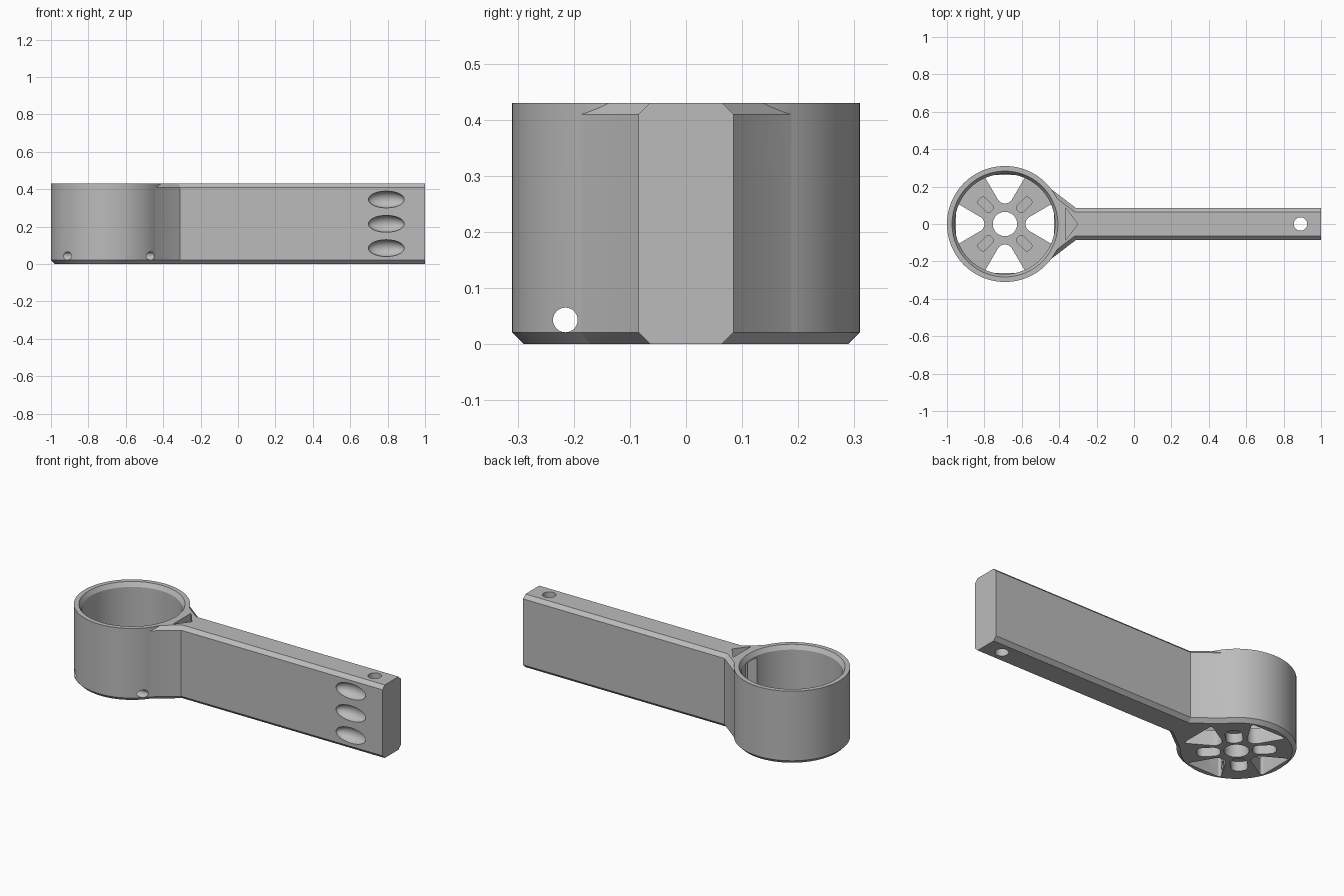
import bpy, bmesh, math
from mathutils import Matrix, Vector

if "Cube" in bpy.data.objects:
    bpy.data.objects.remove(bpy.data.objects["Cube"], do_unlink=True)

CX, R, H, CH = -0.69, 0.31, 0.43, 0.021     # ring centre, radius, height, chamfer
BORE, FLOOR = 0.268, 0.09

grey = bpy.data.materials.new("grey plastic")
grey.use_nodes = True
colour = (0.5, 0.5, 0.5, 1)
grey.diffuse_color = colour
grey.node_tree.nodes["Principled BSDF"].inputs["Base Color"].default_value = colour


def loft(name, layers, round_corners=0):
    """Closed solid through stacked (z, outline) layers."""
    bm = bmesh.new()
    rings = [[bm.verts.new((x, y, z)) for x, y in pts] for z, pts in layers]
    bm.faces.new(rings[0][::-1])
    bm.faces.new(rings[-1])
    n = len(rings[0])
    for a, b in zip(rings, rings[1:]):
        for i in range(n):
            j = (i + 1) % n
            bm.faces.new((a[i], a[j], b[j], b[i]))
    if round_corners:
        edges = [e for e in bm.edges
                 if abs(e.verts[0].co.z - e.verts[1].co.z) > 1e-4]
        bmesh.ops.bevel(bm, geom=edges, offset=round_corners, segments=6,
                        profile=0.5, affect='EDGES')
    bmesh.ops.recalc_face_normals(bm, faces=bm.faces[:])
    return add(name, bm)


def add(name, bm):
    mesh = bpy.data.meshes.new(name)
    bm.to_mesh(mesh)
    bm.free()
    mesh.materials.append(grey)
    ob = bpy.data.objects.new(name, mesh)
    bpy.context.collection.objects.link(ob)
    return ob


def circle(r, cx=CX, n=96):
    return [(cx + r * math.cos(2 * math.pi * i / n),
             r * math.sin(2 * math.pi * i / n)) for i in range(n)]


def mirrored(half):
    return half + [(x, -y) for x, y in half[::-1]]


def radial(pts, angle):
    """Turn points about the ring centre."""
    c, s = math.cos(angle), math.sin(angle)
    return [(CX + x * c - y * s, x * s + y * c) for x, y in pts]


def slab(x0, x1, y):
    return [(x0, -y), (x1, -y), (x1, y), (x0, y)]


def combine(target, other, operation):
    mod = target.modifiers.new("bool", 'BOOLEAN')
    mod.operation, mod.object, mod.solver = operation, other, 'EXACT'
    bpy.context.view_layer.objects.active = target
    bpy.ops.object.modifier_apply(modifier=mod.name)
    bpy.data.objects.remove(other, do_unlink=True)


# Ring body and chamfered arm with flared root
body = loft("motor_arm", [(0, circle(R - CH)), (CH, circle(R)), (H, circle(R))])
full = mirrored([(1, 0.085), (-0.31, 0.085), (-0.443, 0.187), (-0.5, 0.187)])
inner = mirrored([(1, 0.064), (-0.317, 0.064), (-0.456, 0.17), (-0.5, 0.17)])
combine(body, loft("arm", [(0, inner), (CH, full), (H - CH, full), (H, inner)]), 'UNION')

cutters = []


def cut(*args):
    cutters.append(loft("cutter", *args))


# Ring bore with a bevelled mouth
cut([(FLOOR, circle(BORE)), (H - 0.025, circle(BORE)),
     (H, circle(0.283)), (H + 0.1, circle(0.283))])
# Centre hole in the floor and vertical hole in the arm tip
cut([(-0.1, circle(0.065, n=48)), (FLOOR + 0.1, circle(0.065, n=48))])
cut([(-0.1, circle(0.036, 0.89, 48)), (H + 0.1, circle(0.036, 0.89, 48))])

# Floor openings, screw slots above and wider head slots below
for k in range(4):
    a = k * math.pi / 2
    wedge = radial([(0.11, -0.025), (0.263, -0.115), (0.263, 0.115), (0.11, 0.025)], a)
    cut([(-0.1, wedge), (FLOOR + 0.05, wedge)], 0.022)
    slot = radial(slab(0.1, 0.19, 0.024), a + math.pi / 4)
    cut([(0.06, slot), (FLOOR + 0.05, slot)], 0.017)
    head = radial(slab(0.083, 0.207, 0.044), a + math.pi / 4)
    cut([(-0.1, head), (0.055, head)], 0.036)

# Cable pocket at the arm root and its window into the ring
pocket = [(-0.365, -0.085), (-0.3, 0), (-0.365, 0.085)]
cut([(0.13, pocket), (H + 0.1, pocket)])
window = slab(-0.47, -0.34, 0.05)
cut([(0.13, window), (H - 0.036, window)])

# Cross hole through the ring wall
bm = bmesh.new()
bmesh.ops.create_cone(bm, cap_ends=True, segments=32, radius1=0.022, radius2=0.022, depth=0.8,
                      matrix=Matrix.Translation((CX, -0.215, 0.043)) @ Matrix.Rotation(math.pi / 2, 4, 'Y'))
cutters.append(add("cutter", bm))

# Three scooped recesses on the front of the arm tip
for z in (0.085, 0.215, 0.345):
    bm = bmesh.new()
    bmesh.ops.create_uvsphere(bm, u_segments=48, v_segments=24, radius=1,
                              matrix=Matrix.Translation((0.793, -0.085, z))
                              @ Matrix.Diagonal(Vector((0.096, 0.045, 0.045, 1))))
    cutters.append(add("cutter", bm))

for c in cutters:
    combine(body, c, 'DIFFERENCE')

bpy.ops.object.select_all(action='DESELECT')
body.select_set(True)
bpy.context.view_layer.objects.active = body
bpy.ops.object.shade_smooth_by_angle(angle=math.radians(25))
